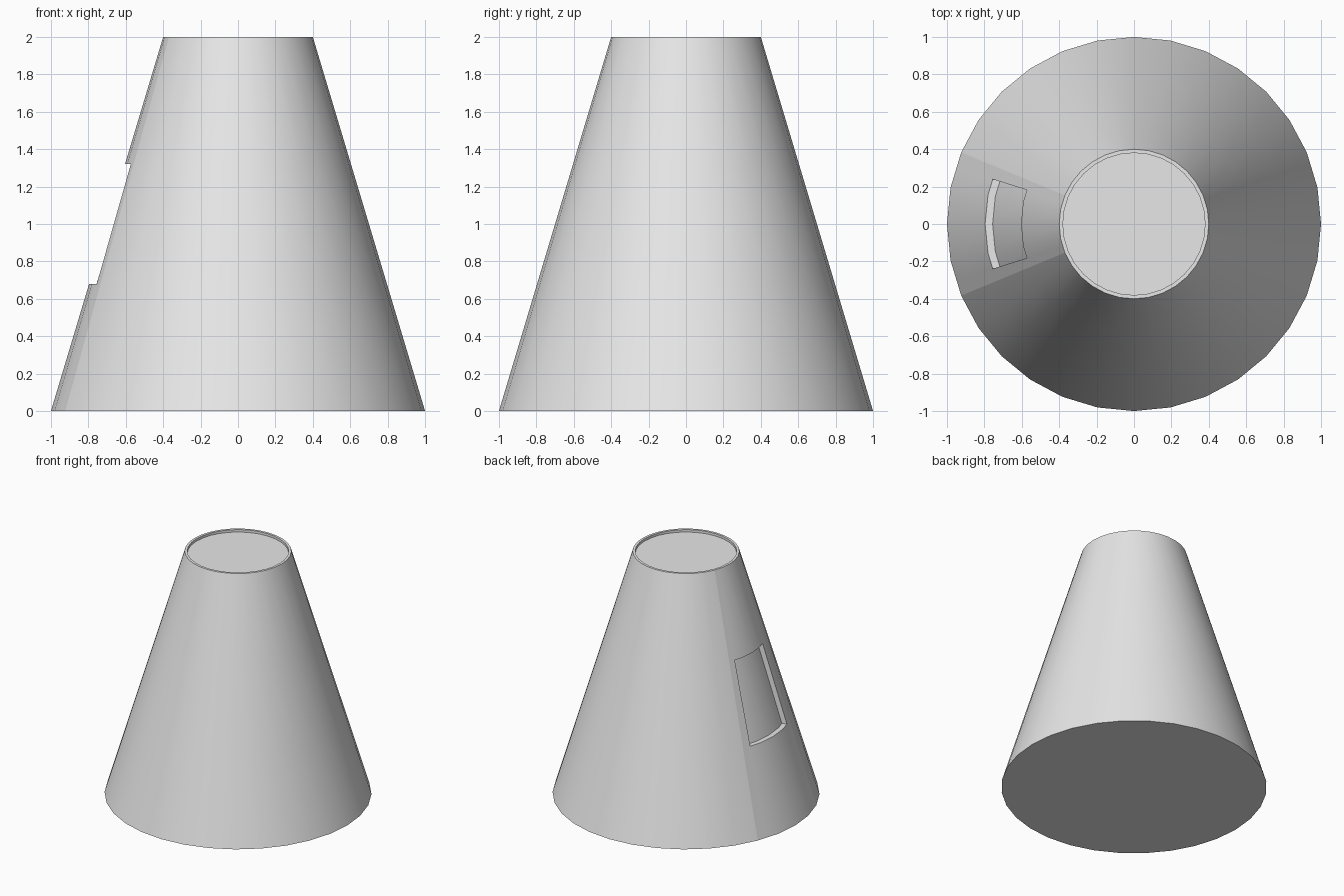
import bpy, bmesh
from math import sin, cos, radians, pi

if "Cube" in bpy.data.objects:
    bpy.data.objects.remove(bpy.data.objects["Cube"])

SIDES = 32
STEP = 2 * pi / SIDES
HALF_PANEL = radians(17.6)      # half width of the sunken panel
LOW, HIGH, DEPTH = 0.68, 1.32, 0.04
RIM, RIM_DEPTH = 0.38, 0.02


def ring_point(angle, radius, z):
    """Point on the faceted ring; angle is measured from the right side (-x)."""
    offset = angle % STEP - STEP / 2
    r = radius * cos(STEP / 2) / cos(offset)
    return (-r * cos(angle), r * sin(angle), z)


def wall_point(angle, z, sunk=0):
    return ring_point(angle, 1 - 0.3 * z - sunk, z)


bm = bmesh.new()


def face(points):
    return bm.faces.new([bm.verts.new(p) for p in points])


angles = sorted([i * STEP for i in range(-SIDES // 2, SIDES // 2 + 1)]
                + [-HALF_PANEL, HALF_PANEL])
rows = [0, LOW, HIGH, 2]

# Sloping wall with the panel pushed in
for a, b in zip(angles, angles[1:]):
    in_panel = abs((a + b) / 2) < HALF_PANEL
    for low, high in zip(rows, rows[1:]):
        sunk = DEPTH if in_panel and low == LOW else 0
        face([wall_point(a, low, sunk), wall_point(b, low, sunk),
              wall_point(b, high, sunk), wall_point(a, high, sunk)])
    # Ledges above and below the panel
    if in_panel:
        for z in (LOW, HIGH):
            face([wall_point(a, z), wall_point(b, z),
                  wall_point(b, z, DEPTH), wall_point(a, z, DEPTH)])
    # Top rim and its short inner wall
    face([ring_point(a, 0.4, 2), ring_point(b, 0.4, 2),
          ring_point(b, RIM, 2), ring_point(a, RIM, 2)])
    face([ring_point(a, RIM, 2), ring_point(b, RIM, 2),
          ring_point(b, RIM, 2 - RIM_DEPTH), ring_point(a, RIM, 2 - RIM_DEPTH)])

# Side walls of the panel
for a in (-HALF_PANEL, HALF_PANEL):
    face([wall_point(a, LOW), wall_point(a, HIGH),
          wall_point(a, HIGH, DEPTH), wall_point(a, LOW, DEPTH)])

# Base and sunken top cap
face([wall_point(a, 0) for a in angles[:-1]])
face([ring_point(a, RIM, 2 - RIM_DEPTH) for a in angles[:-1]])

bmesh.ops.remove_doubles(bm, verts=bm.verts[:], dist=0.0005)
bmesh.ops.recalc_face_normals(bm, faces=bm.faces[:])

# Creases either side of the panel strip
for edge in bm.edges:
    ends = [wall_point(s * 2 * STEP, v.co.z) for v in edge.verts for s in (-1, 1)]
    for s in (0, 1):
        if all(abs(v.co.x - p[0]) + abs(v.co.y - p[1]) < 0.001
               for v, p in zip(edge.verts, ends[s::2])):
            edge.smooth = False

mesh = bpy.data.meshes.new("tapered_body")
bm.to_mesh(mesh)
bm.free()
body = bpy.data.objects.new("tapered_body", mesh)
bpy.context.collection.objects.link(body)

# Plain grey
grey = bpy.data.materials.new("light_grey")
grey.use_nodes = True
colour = (0.8, 0.8, 0.8, 1)
grey.diffuse_color = colour
grey.node_tree.nodes["Principled BSDF"].inputs["Base Color"].default_value = colour
mesh.materials.append(grey)

bpy.ops.object.select_all(action='DESELECT')
body.select_set(True)
bpy.context.view_layer.objects.active = body
bpy.ops.object.shade_smooth_by_angle(angle=radians(30))
